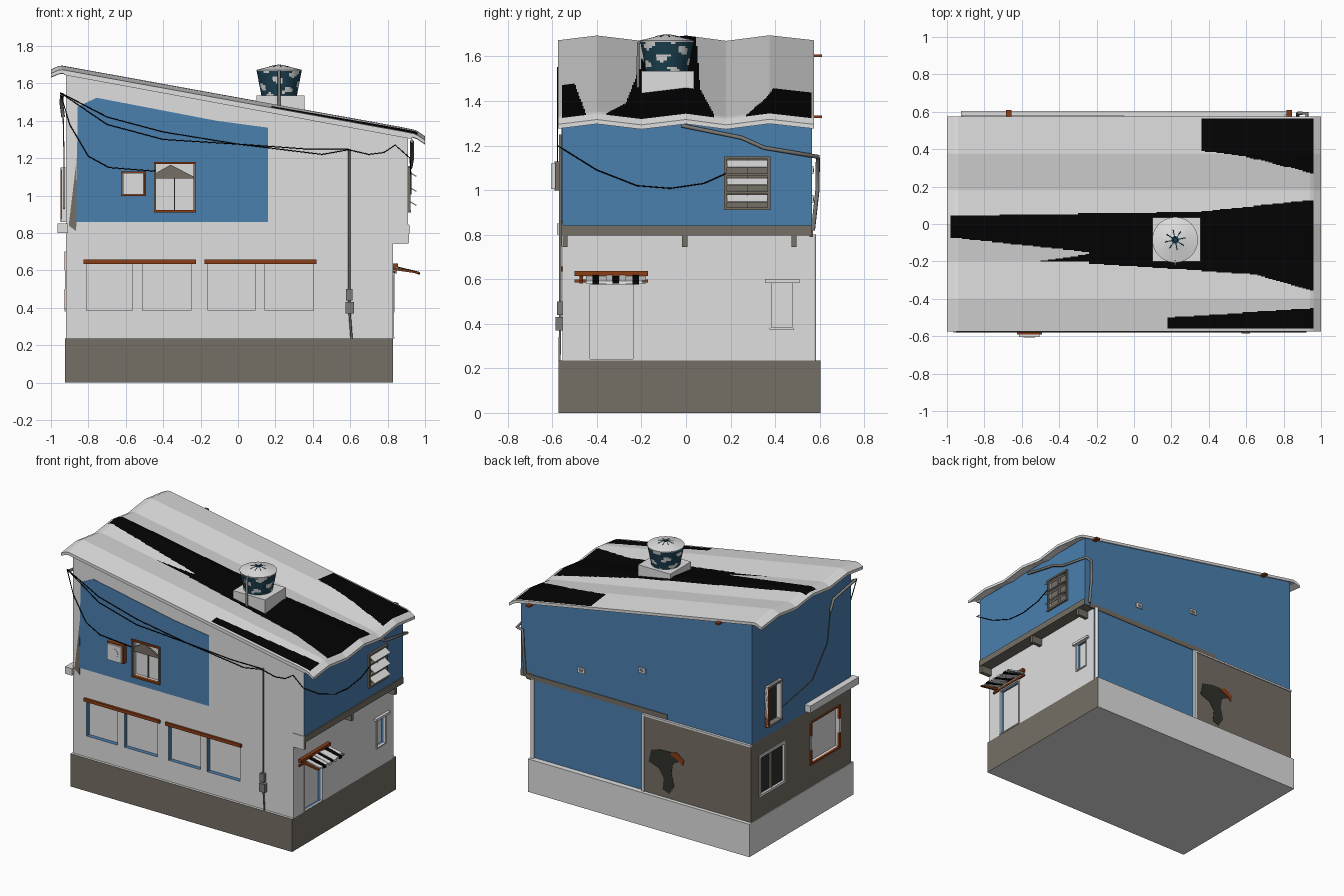
import bpy, bmesh, math

if "Cube" in bpy.data.objects:
    bpy.data.objects.remove(bpy.data.objects["Cube"])

def mat(name, r, g, b):
    m = bpy.data.materials.new(name)
    m.diffuse_color = (r, g, b, 1)
    m.use_nodes = True
    m.node_tree.nodes["Principled BSDF"].inputs["Base Color"].default_value = m.diffuse_color
    return m

WHITE = mat("off_white", .74, .74, .74)
BLUE = mat("blue_paint", .07, .215, .43)
BROWN = mat("grey_brown", .18, .162, .13)
RUST = mat("rust", .26, .048, .008)
BLACK = mat("black", .001, .001, .001)
TEAL = mat("dark_teal", .012, .055, .085)
STAIN = mat("dark_stain", .03, .03, .024)
GREY = mat("pipe_grey", .2, .2, .19)

def finish(name, bm, *mats):
    bmesh.ops.recalc_face_normals(bm, faces=bm.faces)
    me = bpy.data.meshes.new(name)
    bm.to_mesh(me)
    bm.free()
    for m in mats:
        me.materials.append(m)
    ob = bpy.data.objects.new(name, me)
    bpy.context.collection.objects.link(ob)
    return ob

def prism(name, pts, a, b, m, axis='y'):
    # polygon pts (x,z) extruded along y between a and b
    bm = bmesh.new()
    A = [bm.verts.new((p[0], a, p[1])) for p in pts]
    B = [bm.verts.new((p[0], b, p[1])) for p in pts]
    bm.faces.new(A)
    bm.faces.new(B)
    n = len(pts)
    for i in range(n):
        bm.faces.new((A[i], A[(i+1) % n], B[(i+1) % n], B[i]))
    return finish(name, bm, m)

def box(name, x0, x1, y0, y1, z0, z1, m):
    return prism(name, [(x0, z0), (x1, z0), (x1, z1), (x0, z1)], y0, y1, m)

def tube(name, pts, r, m):
    cu = bpy.data.curves.new(name, 'CURVE')
    cu.dimensions = '3D'
    cu.bevel_depth, cu.bevel_resolution, cu.use_fill_caps = r, 1, True
    s = cu.splines.new('POLY')
    s.points.add(len(pts) - 1)
    for p, q in zip(s.points, pts):
        p.co = (*q, 1)
    cu.materials.append(m)
    ob = bpy.data.objects.new(name, cu)
    bpy.context.collection.objects.link(ob)
    bpy.ops.object.select_all(action='DESELECT')
    ob.select_set(True)
    bpy.context.view_layer.objects.active = ob
    bpy.ops.object.convert(target='MESH')

SIDES = {'front': ('y', -.555, -1), 'back': ('y', .565, 1), 'left': ('x', -.92, -1),
         'right': ('x', .91, 1), 'low_right': ('x', .83, 1)}

def panel(name, side, a0, a1, z0, z1, d0, d1, m):
    # slab on a wall, from depth d0 to d1 measured outwards
    ax, w, s = SIDES[side]
    lo, hi = sorted((w + s*d0, w + s*d1))
    return box(name, a0, a1, lo, hi, z0, z1, m) if ax == 'y' else box(name, lo, hi, a0, a1, z0, z1, m)

def frame(name, side, a0, a1, z0, z1, w, d, m, m2=None):
    for n, q in (("left", (a0, a0+w, z0, z1)), ("right", (a1-w, a1, z0, z1))):
        panel(f"{name}_{n}", side, *q, -.01, d, m)
    for n, q in (("sill", (a0, a1, z0, z0+w)), ("head", (a0, a1, z1-w, z1))):
        panel(f"{name}_{n}", side, *q, -.01, d*1.2, m2 or m)

def cut(ob, *where):
    cutter = panel("cutter", *where, -.03, .05, WHITE)
    md = ob.modifiers.new("cut", 'BOOLEAN')
    md.operation, md.object, md.solver = 'DIFFERENCE', cutter, 'EXACT'
    bpy.context.view_layer.objects.active = ob
    bpy.ops.object.modifier_apply(modifier=md.name)
    bpy.data.objects.remove(cutter)

# foundation: brown front and right, pale back, left and underside
f = box("foundation", -.925, .83, -.573, .604, 0, .235, BROWN)
f.data.materials.append(WHITE)
for p in f.data.polygons:
    p.material_index = int(p.normal.y > .5 or p.normal.x < -.5 or abs(p.normal.z) > .5)

# walls with an overhanging upper floor, openings cut in
walls = prism("walls", [(-.92, .22), (.83, .22), (.83, .8), (.91, .8), (.91, 1.325), (-.92, 1.66), (-.92, .79)],
              -.555, .565, WHITE)
UPPER = ('front', -.44, -.23, .92, 1.17)
for a, b in [(-.81, -.565), (-.51, -.25), (-.16, .09), (.145, .405)]:
    cut(walls, 'front', a, b, .385, .64)
for c in [UPPER, ('low_right', -.435, -.235, .236, .58), ('low_right', .38, .48, .38, .59),
          ('left', .2, .48, .39, .67), ('left', -.42, -.1, .4, .69), ('left', .27, .41, .87, 1.14),
          ('right', .18, .37, .92, 1.14)]:
    cut(walls, *c)
walls.data.materials.clear()
for m in (WHITE, BLUE, BROWN):
    walls.data.materials.append(m)
for p in walls.data.polygons:
    c, n, i = p.center, p.normal, 0
    if n.y > .9 and c.y > .56 or n.x > .9 and c.x > .9:
        i = 1
    elif n.x < -.9 and c.x < -.915:
        i = 1 if c.z > .79 else 2
    elif n.z < -.9 and c.x > .83:
        i = 2
    elif abs(n.y) < .5 and -.55 < c.y < -.5 and c.z < .7:
        i = 1
    elif abs(n.x) < .5 and .79 < c.x < .83:
        i = 1
    p.material_index = i

# painted areas on the front and back
paint = prism("front_blue_paint", [(-.865, .86), (.16, .86), (.16, 1.363), (-.115, 1.4), (-.756, 1.523), (-.857, 1.475)],
              -.558, -.554, BLUE)
cut(paint, *UPPER)
prism("front_stain", [(-.905, .84), (-.865, .81), (-.862, 1.2)], -.558, -.554, BROWN)
panel("back_bare_wall", 'back', -.92, -.07, .235, .775, -.01, .012, BROWN)
panel("back_wall_edge", 'back', -.075, -.055, .235, .775, -.01, .018, WHITE)
panel("back_wall_cap", 'back', -.92, -.055, .775, .788, -.01, .018, WHITE)
panel("back_floor_band", 'back', -.25, .87, .79, .825, -.01, .005, BROWN)
prism("back_stain", [(-.11, .46), (-.13, .55), (-.22, .57), (-.33, .57), (-.37, .53), (-.3, .49), (-.29, .42),
      (-.31, .33), (-.27, .27), (-.22, .29), (-.23, .37), (-.19, .43)], .57, .58, STAIN)
prism("back_rust_patch", [(-.27, .56), (-.33, .58), (-.39, .54), (-.38, .5), (-.34, .53)], .57, .583, RUST)
for i, (x, z) in enumerate([(.43, .96), (-.05, 1.09)]):
    panel(f"back_vent_{i}", 'back', x-.027, x+.027, z-.018, z+.018, -.01, .008, WHITE)
    panel(f"back_vent_hole_{i}", 'back', x-.016, x+.016, z-.008, z+.008, 0, .01, GREY)

# floor beam and brackets on the right
box("floor_beam", .83, .917, -.556, .565, .797, .842, BROWN)
box("beam_end_plaster", .828, .915, -.56, -.554, .747, .845, WHITE)
for i, y in enumerate((-.543, -.005, .485)):
    box(f"beam_bracket_{i}", .83, .912, y-.012, y+.012, .745, .8, BROWN)

# front lintels, upper window, air unit
panel("lintel_left", 'front', -.825, -.225, .635, .657, -.01, .015, RUST)
panel("lintel_right", 'front', -.18, .42, .635, .657, -.01, .015, RUST)
frame("upper_window", 'front', -.45, -.225, .91, 1.18, .012, .012, BROWN, RUST)
panel("upper_window_bar", 'front', -.342, -.338, .92, 1.09, -.03, -.02, GREY)
prism("upper_window_blind", [(-.44, 1.09), (-.235, 1.09), (-.235, 1.1), (-.36, 1.165), (-.44, 1.12)], -.553, -.54, BROWN)
panel("air_unit", 'front', -.615, -.505, 1.005, 1.12, -.01, .05, WHITE)
frame("air_unit_frame", 'front', -.625, -.493, .998, 1.128, .009, .03, BROWN, RUST)
panel("air_unit_rust_edge", 'front', -.502, -.493, .998, 1.128, .0, .034, RUST)
for n, r, d, m in (("fan", .035, .605, GREY), ("grille", .032, .607, WHITE)):
    prism(f"air_unit_{n}", [(-.56+r*math.cos(t*math.pi/6), 1.065+r*math.sin(t*math.pi/6)) for t in range(12)],
          -d, -.603, m)

# left windows and ledge
frame("left_dark_window", 'left', .19, .49, .38, .68, .018, .006, WHITE)
panel("left_dark_pane", 'left', .2, .48, .39, .67, -.03, -.02, STAIN)
panel("left_window_bar", 'left', .33, .345, .39, .67, -.02, -.005, BROWN)
frame("left_rust_window", 'left', -.43, -.09, .39, .70, .012, .005, WHITE, RUST)
for i, (y, z) in enumerate([(-.43, .4), (-.105, .4), (-.43, .6), (-.105, .6)]):
    panel(f"left_rust_corner_{i}", 'left', y, y+.015, z, z+.1, -.01, .007, RUST)
frame("left_upper_window", 'left', .26, .42, .86, 1.15, .014, .025, WHITE, GREY)
panel("left_upper_rust_edge", 'left', .404, .42, .86, 1.15, 0, .028, RUST)
panel("left_upper_pane", 'left', .27, .36, .87, 1.1, -.03, -.015, STAIN)
panel("left_ledge", 'left', -.58, -.03, .8, .85, -.01, .045, WHITE)

# right louvre window
frame("louvre_window", 'right', .17, .38, .91, 1.152, .013, .012, BROWN)
panel("louvre_backing", 'right', .18, .37, .92, 1.14, -.03, -.02, BROWN)
panel("louvre_mullion", 'right', .273, .277, .92, 1.14, -.02, .0, GREY)
for i, z in enumerate((.945, 1.02, 1.10)):
    panel(f"louvre_rail_{i}", 'right', .18, .37, z-.035, z-.025, -.02, .008, BROWN)
    prism(f"louvre_slat_{i}", [(.9, z+.03), (.905, z+.035), (.955, z+.005), (.952, z)], .185, .365, WHITE)

# right door, awning, small window
frame("door_frame", 'low_right', -.44, -.23, .235, .585, .008, .005, WHITE)
frame("small_window", 'low_right', .375, .485, .375, .595, .008, .006, WHITE)
panel("small_window_head", 'low_right', .355, .51, .583, .6, -.01, .02, WHITE)
panel("awning_top_bar", 'low_right', -.5, -.17, .615, .637, -.01, .025, RUST)
panel("awning_low_bar", 'low_right', -.5, -.17, .585, .598, -.01, .012, RUST)
for i in range(9):
    y, dz = -.45 + i*.03, .006 * (i % 2)
    prism(f"awning_strip_{i}", [(.835, .612+dz), (.835, .619+dz), (.965+dz, .592), (.968+dz, .582-dz)],
          y, y+.03, (WHITE, BLACK)[i % 3 == 1])
for i, y in enumerate((-.47, -.19)):
    prism(f"awning_arm_{i}", [(.83, .602), (.83, .615), (.97, .592), (.97, .582)], y-.008, y+.008, (RUST, GREY)[i])

# wavy roof sheet with black patches
def interp(t, pts):
    for (a, u), (b, v) in zip(pts, pts[1:]):
        if t <= b:
            return u + (v-u)*(t-a)/(b-a)
    return pts[-1][1]

SLOPE = [(-1, 1.662), (-.95, 1.684), (.88, 1.352), (.95, 1.338), (1, 1.305)]
WAVE = [(-.58, -.01), (-.4, .012), (-.2, -.012), (0, .012), (.18, -.012), (.375, .013), (.58, -.01)]

def is_black(x, y):
    if x > .955 or x < -.97:
        return False
    low = interp(x, [(-1, -.07), (-.24, -.15), (-.239, -.21), (.65, -.27), (.96, -.36)])
    top = interp(x, [(-1, .045), (.1, .06), (.35, .065), (.96, .13)])
    if -.51 < x < -.24 and -.2 < y < -.2 + .04*(x+.51)/.27:
        return True
    return (low < y < top or x > .37 and interp(x, [(.3, .4), (.6, .36), (.96, .27)]) < y < .565
            or x > .18 and -.555 < y < interp(x, [(.18, -.5), (.96, -.45)]))

xs = [-1+i*.02 for i in range(101)]
ys = [-.575+i*.00575 for i in range(201)]
bm = bmesh.new()
layers = [[[bm.verts.new((x, y, interp(x, SLOPE)+interp(y, WAVE)-d)) for y in ys] for x in xs] for d in (0, .02)]
for k, g in enumerate(layers):
    for i in range(len(xs)-1):
        for j in range(len(ys)-1):
            fc = bm.faces.new((g[i][j], g[i+1][j], g[i+1][j+1], g[i][j+1]))
            fc.material_index = int(k == 0 and is_black((xs[i]+xs[i+1])/2, (ys[j]+ys[j+1])/2))
bmesh.ops.bridge_loops(bm, edges=[e for e in bm.edges if e.is_boundary])
finish("roof_sheet", bm, WHITE, BLACK)
prism("front_fascia", [(-.93, 1.645), (.93, 1.302), (.93, 1.322), (-.93, 1.665)], -.568, -.55, WHITE)
for i, (x, z) in enumerate([(-.67, 1.61), (.83, 1.335)]):
    box(f"rust_bracket_{i}", x-.015, x+.015, .56, .61, z-.012, z, RUST)

# water tank on its plinth
box("tank_plinth", .1, .355, -.2, .035, 1.4, 1.535, WHITE)
N, body = 40, 14
rings = [(.095+.025*t/body, 1.535+.13*t/body) for t in range(body+1)] + [(.122, 1.672), (.02, 1.697)]
bm = bmesh.new()
loops = [[bm.verts.new((.22+r*math.cos(2*math.pi*i/N), -.085+r*math.sin(2*math.pi*i/N), z)) for i in range(N)]
         for r, z in rings]
for k in range(len(rings)-1):
    for i in range(N):
        fc = bm.faces.new((loops[k][i], loops[k][(i+1) % N], loops[k+1][(i+1) % N], loops[k+1][i]))
        a = 2*math.pi*i/N
        patch = math.sin(5*a+k*.5) + math.sin(3*a-k*.8+1) + .5*math.sin(8*a+k)
        fc.material_index = int(patch < .85 and k < body)
bm.faces.new(loops[0])
bm.faces.new(loops[-1]).material_index = 1
finish("water_tank", bm, WHITE, TEAL)
for i in range(8):
    a = i*math.pi/4 + .2
    c, s = math.cos(a), math.sin(a)
    tube(f"lid_rib_{i}", [(.22+.01*c, -.085+.01*s, 1.697), (.22+.055*c, -.085+.055*s, 1.688)], .003, TEAL)
tube("tank_pipe", [(.22, -.19, 1.67), (.22, -.215, 1.66), (.22, -.215, 1.46)], .008, GREY)

# meter pipe and box
tube("meter_pipe", [(.595, -.565, 1.25), (.595, -.565, .4), (.607, -.568, .235)], .006, GREY)
box("meter_box", .575, .62, -.585, -.555, .37, .43, GREY)
box("fuse_box", .578, .612, -.58, -.555, .44, .5, GREY)

# pipes at the corners
tube("corner_pipe", [(.93, -.02, 1.29), (.93, .25, 1.235), (.93, .35, 1.19), (.925, .592, 1.15), (.88, .592, 1.14),
                     (.875, .59, 1.0), (.875, .57, .82)], .01, GREY)
tube("drain_pipe", [(.815, .572, .8), (.815, .572, .235)], .014, WHITE)
tube("left_pipe", [(-.94, -.575, 1.54), (-.945, -.32, 1.5), (-.935, -.3, 1.42)], .01, GREY)

# sagging cables
K, Y = .003, -.577
CABLES = {
    "window_cable": [(-.95, 1.55), (-.9, 1.38), (-.8, 1.21), (-.69, 1.15), (-.44, 1.13)],
    "upper_cable": [(-.95, 1.55), (-.7, 1.42), (-.4, 1.34), (0, 1.275), (.35, 1.25), (.59, 1.25)],
    "lower_cable": [(-.95, 1.55), (-.7, 1.38), (-.4, 1.3), (0, 1.275), (.45, 1.22), (.59, 1.245),
                    (.7, 1.22), (.78, 1.23), (.84, 1.27), (.92, 1.2)]}
for n, pts in CABLES.items():
    tube(n, [(x, Y, z) for x, z in pts], K, BLACK)
tube("right_cable", [(.92, Y, 1.2), (.925, -.4, 1.09), (.925, -.22, 1.02), (.925, -.07, 1.008),
                     (.925, .08, 1.03), (.925, .18, 1.075)], K, BLACK)
tube("left_cable", [(-.935, -.3, 1.43), (-.93, -.27, 1.2), (-.93, -.1, 1.0), (-.93, .27, .93)], K, GREY)
